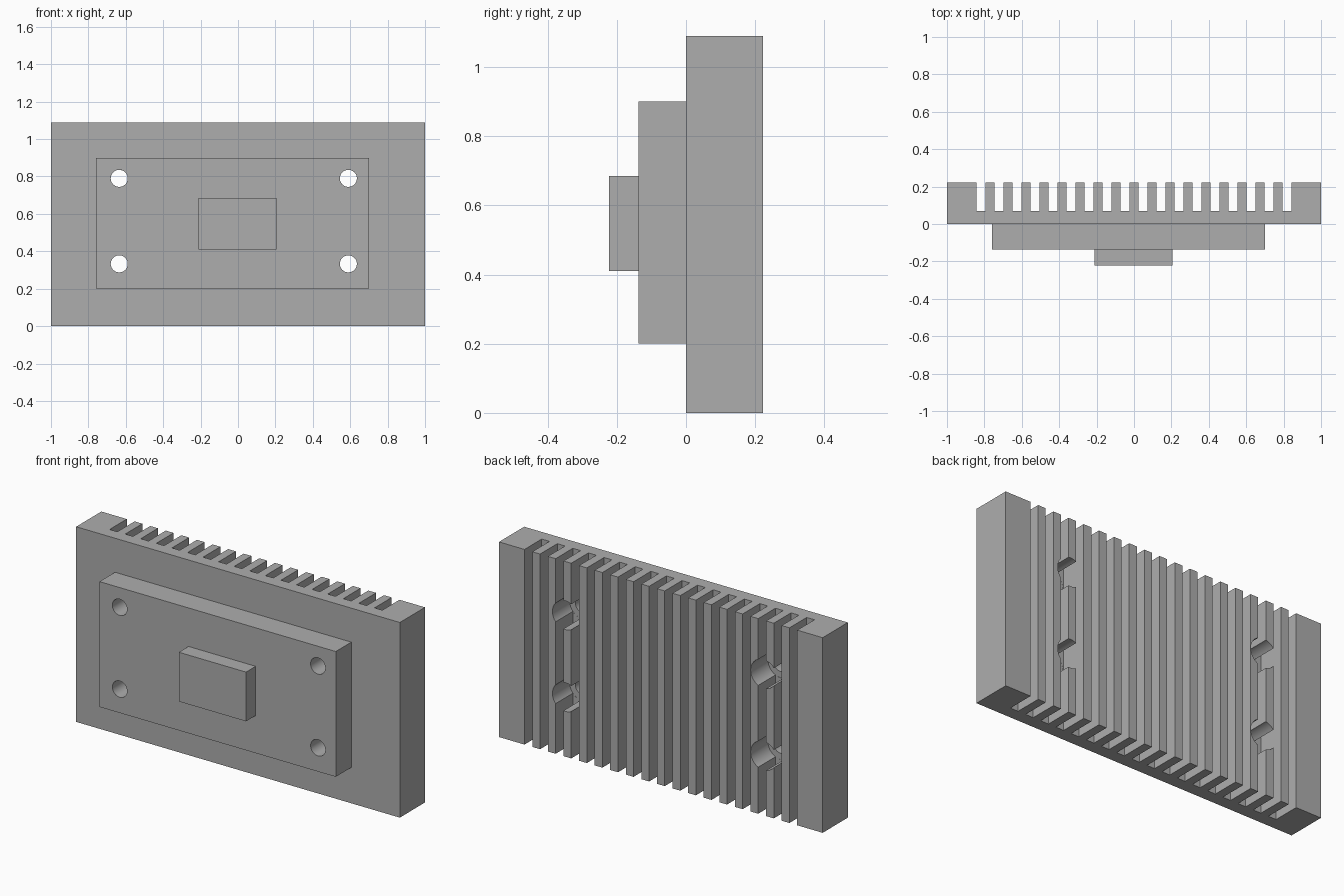
import bpy
import bmesh
from math import radians
from mathutils import Matrix, Vector

cube = bpy.data.objects.get("Cube")
if cube:
    bpy.data.objects.remove(cube, do_unlink=True)

HEIGHT = 1.09
BACK, FLOOR = 0.222, 0.07
PITCH, HALF_FIN = 0.0963, 0.024
HOLES = [(x, z) for x in (-0.635, 0.59) for z in (0.333, 0.79)]

grey = bpy.data.materials.new("plain grey")
grey.use_nodes = True
grey.diffuse_color = (0.42, 0.42, 0.42, 1)
grey.node_tree.nodes["Principled BSDF"].inputs["Base Color"].default_value = grey.diffuse_color


def finish(name, bm):
    bmesh.ops.recalc_face_normals(bm, faces=bm.faces)
    mesh = bpy.data.meshes.new(name)
    bm.to_mesh(mesh)
    bm.free()
    mesh.materials.append(grey)
    obj = bpy.data.objects.new(name, mesh)
    bpy.context.collection.objects.link(obj)
    return obj


def box(name, low, high):
    low, high = Vector(low), Vector(high)
    bm = bmesh.new()
    matrix = Matrix.Translation((low + high) / 2) @ Matrix.Diagonal((*(high - low), 1))
    bmesh.ops.create_cube(bm, size=1, matrix=matrix)
    return finish(name, bm)


def hole_cutter(name, radius, y0, y1):
    bm = bmesh.new()
    for x, z in HOLES:
        matrix = Matrix.Translation((x, (y0 + y1) / 2, z)) @ Matrix.Rotation(radians(90), 4, "X")
        bmesh.ops.create_cone(bm, cap_ends=True, segments=48, radius1=radius,
                              radius2=radius, depth=y1 - y0, matrix=matrix)
    obj = finish(name, bm)
    obj.hide_render = True
    return obj


def cut(obj, cutter):
    bpy.context.view_layer.objects.active = obj
    mod = obj.modifiers.new("holes", "BOOLEAN")
    mod.operation = "DIFFERENCE"
    mod.solver = "EXACT"
    mod.object = cutter
    bpy.ops.object.modifier_apply(modifier=mod.name)


# Finned block: comb-shaped profile extruded upwards
edge = 8.75 * PITCH
profile = [(1, 0), (1, BACK), (edge, BACK), (edge, FLOOR)]
for i in range(8, -9, -1):
    right, left = i * PITCH + HALF_FIN, i * PITCH - HALF_FIN
    profile += [(right, FLOOR), (right, BACK), (left, BACK), (left, FLOOR)]
profile += [(-edge, FLOOR), (-edge, BACK), (-1, BACK), (-1, 0)]
bm = bmesh.new()
face = bm.faces.new([bm.verts.new((x, y, 0)) for x, y in profile])
extruded = bmesh.ops.extrude_face_region(bm, geom=[face])["geom"]
bmesh.ops.translate(bm, vec=(0, 0, HEIGHT),
                    verts=[v for v in extruded if isinstance(v, bmesh.types.BMVert)])
heat_sink = finish("heat_sink", bm)

# Mounting plate and raised block on the front
plate = box("mounting_plate", (-0.76, -0.137, 0.2), (0.7, 0, 0.9))
box("front_block", (-0.21, -0.222, 0.41), (0.205, -0.137, 0.685))

# Through holes, with wider clearance bores among the fins
through = hole_cutter("through_hole_cutter", 0.0455, -0.3, 0.3)
bore = hole_cutter("clearance_cutter", 0.08, FLOOR - 0.0005, 0.3)
cut(heat_sink, bore)
cut(heat_sink, through)
cut(plate, through)
for cutter in (through, bore):
    bpy.data.objects.remove(cutter, do_unlink=True)

# Smooth hole walls, sharp edges elsewhere
for obj in (heat_sink, plate):
    bpy.ops.object.select_all(action="DESELECT")
    obj.select_set(True)
    bpy.context.view_layer.objects.active = obj
    bpy.ops.object.shade_smooth_by_angle(angle=radians(30))
